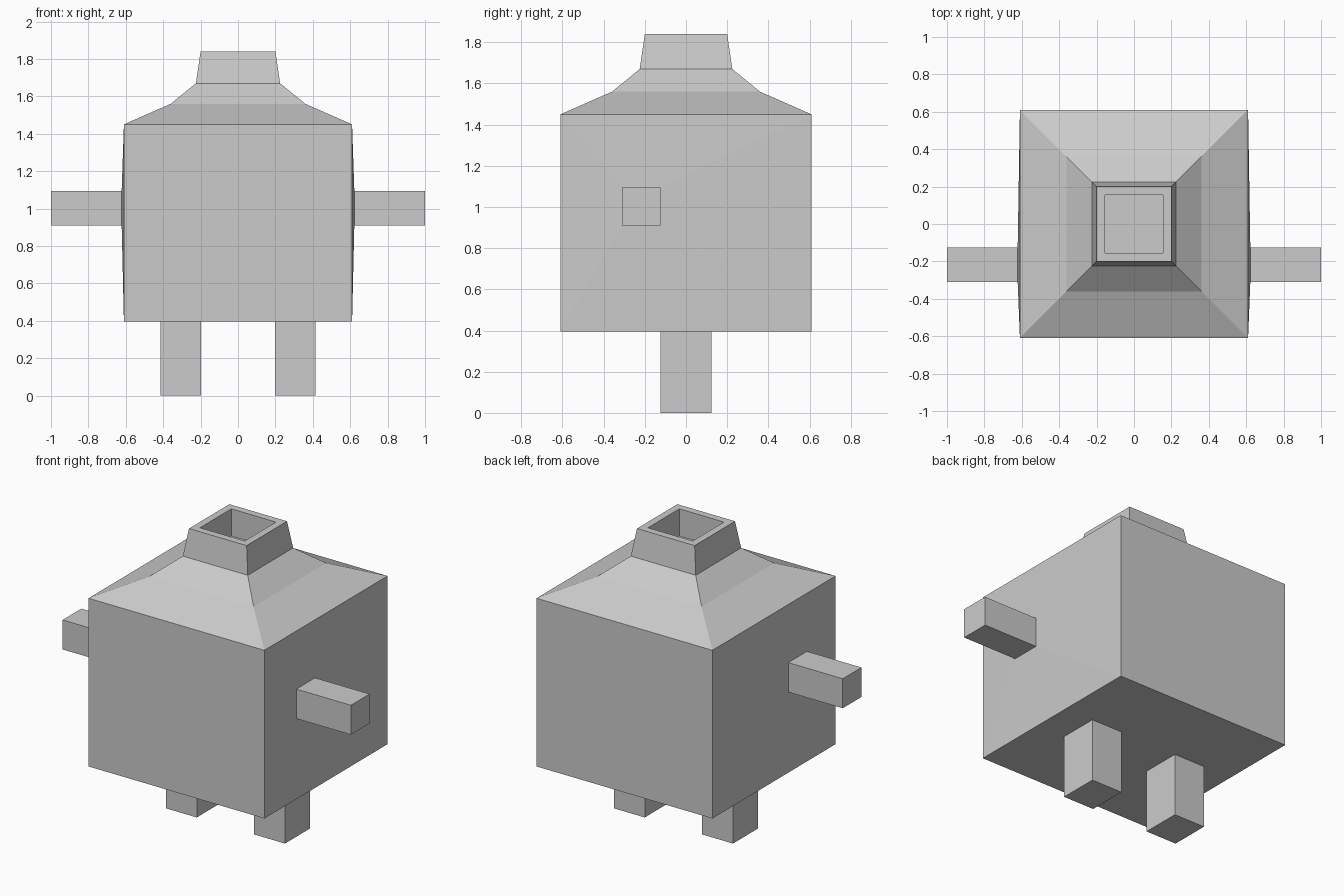
import bpy
import bmesh

if "Cube" in bpy.data.objects:
    bpy.data.objects.remove(bpy.data.objects["Cube"])

grey = bpy.data.materials.new("plain grey")
grey.diffuse_color = (0.6, 0.6, 0.6, 1)
grey.use_nodes = True
grey.node_tree.nodes["Principled BSDF"].inputs["Base Color"].default_value = grey.diffuse_color


def finish(name, bm):
    bmesh.ops.recalc_face_normals(bm, faces=bm.faces)
    mesh = bpy.data.meshes.new(name)
    bm.to_mesh(mesh)
    bm.free()
    mesh.materials.append(grey)
    obj = bpy.data.objects.new(name, mesh)
    bpy.context.collection.objects.link(obj)
    return obj


def square_ring(bm, half, z):
    return [bm.verts.new((sx * half, sy * half, z))
            for sx, sy in ((-1, -1), (1, -1), (1, 1), (-1, 1))]


def bridge(bm, a, b):
    return [bm.faces.new((a[i], a[(i + 1) % 4], b[(i + 1) % 4], b[i]))
            for i in range(4)]


# Body: stacked square rings, from the base over the shoulders into the hollow neck
bm = bmesh.new()
profile = [(0.61, 0.395), (0.61, 1.45), (0.36, 1.56), (0.225, 1.67),
           (0.20, 1.84), (0.155, 1.84), (0.155, 1.67)]
rings = [square_ring(bm, half, z) for half, z in profile]
bm.faces.new(rings[0])
bm.faces.new(rings[-1])
walls = bridge(bm, rings[0], rings[1])
for low, high in zip(rings[1:], rings[2:]):
    bridge(bm, low, high)

# Arms: each side wall bulges slightly to a square socket, then extends outwards
Y0, Y1, Z0, Z1 = -0.31, -0.125, 0.91, 1.095
for wall, side in ((walls[1], 1), (walls[3], -1)):
    bm.faces.remove(wall)

    def arm_ring(x):
        return [bm.verts.new((side * x, y, z))
                for y, z in ((Y0, Z0), (Y1, Z0), (Y1, Z1), (Y0, Z1))]

    lower, upper = rings[0], rings[1]
    front, back = (1, 2) if side > 0 else (0, 3)
    edge = [lower[front], lower[back], upper[back], upper[front]]
    socket, hand = arm_ring(0.622), arm_ring(1.0)
    bridge(bm, edge, socket)
    bridge(bm, socket, hand)
    bm.faces.new(hand)
finish("body_with_arms", bm)

# Legs: plain square posts under the body
for name, side in (("left_leg", -1), ("right_leg", 1)):
    bm = bmesh.new()
    bmesh.ops.create_cube(bm, size=1)
    bmesh.ops.scale(bm, vec=(0.215, 0.25, 0.4), verts=bm.verts)
    bmesh.ops.translate(bm, vec=(side * 0.306, 0, 0.2), verts=bm.verts)
    finish(name, bm)
